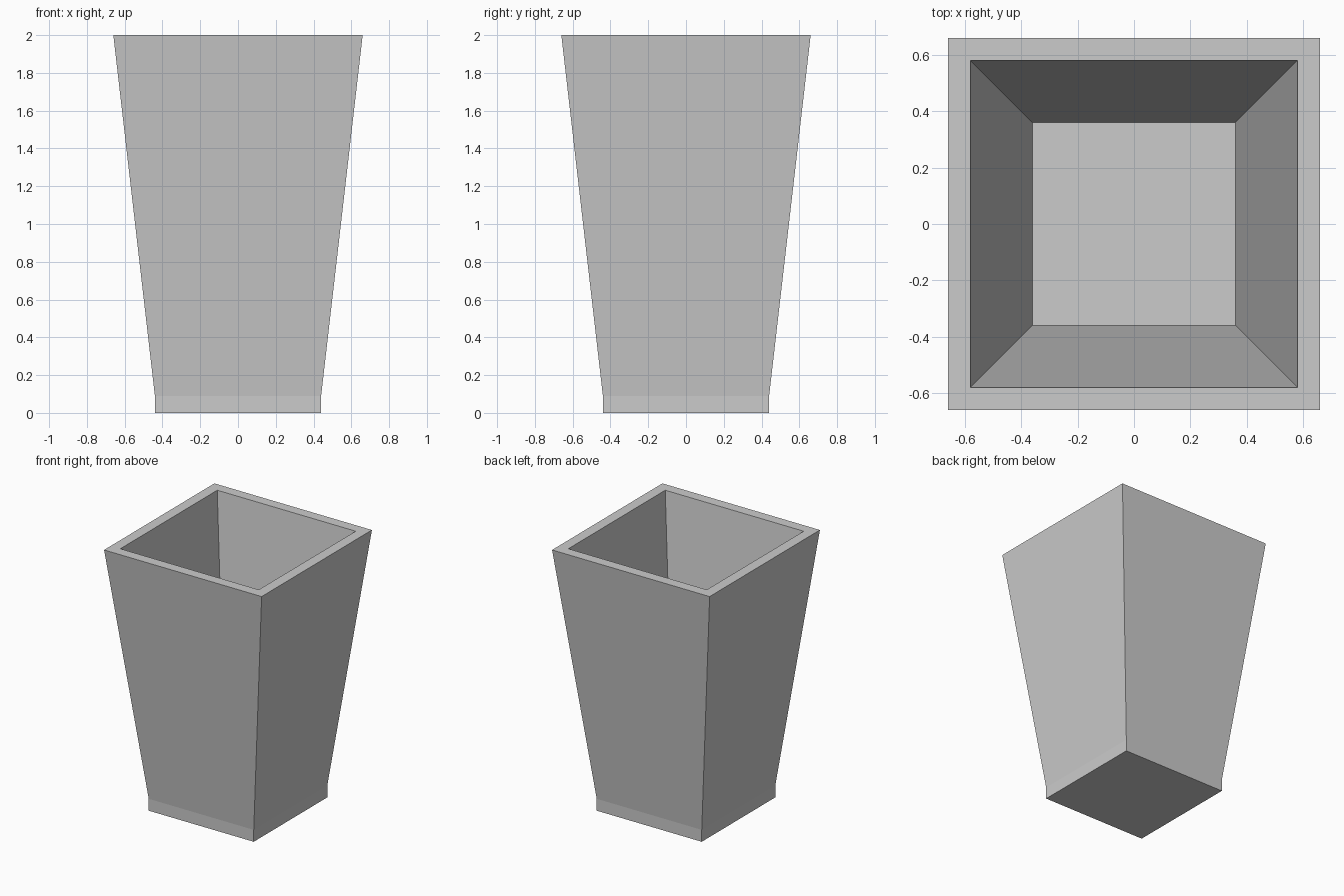
import bpy
import bmesh

cube = bpy.data.objects.get("Cube")
if cube:
    bpy.data.objects.remove(cube, do_unlink=True)

# Plain grey material
grey = bpy.data.materials.new("concrete_grey")
grey.use_nodes = True
colour = (0.6, 0.6, 0.6, 1)
grey.diffuse_color = colour
grey.node_tree.nodes["Principled BSDF"].inputs["Base Color"].default_value = colour

# Square sections (half width, height): foot, flared wall, rim, then down the inside
sections = [(0.44, 0), (0.44, 0.09), (0.66, 2), (0.58, 2), (0.36, 0.09)]
corners = [(-1, -1), (1, -1), (1, 1), (-1, 1)]

bm = bmesh.new()
rings = [[bm.verts.new((x * r, y * r, z)) for x, y in corners] for r, z in sections]
for low, high in zip(rings, rings[1:]):
    for i in range(4):
        j = (i + 1) % 4
        bm.faces.new((low[i], low[j], high[j], high[i]))

# Underside and inner floor
bm.faces.new(rings[0][::-1])
bm.faces.new(rings[-1])
bmesh.ops.recalc_face_normals(bm, faces=bm.faces)

mesh = bpy.data.meshes.new("planter")
bm.to_mesh(mesh)
bm.free()
mesh.materials.append(grey)
planter = bpy.data.objects.new("planter", mesh)
bpy.context.collection.objects.link(planter)
